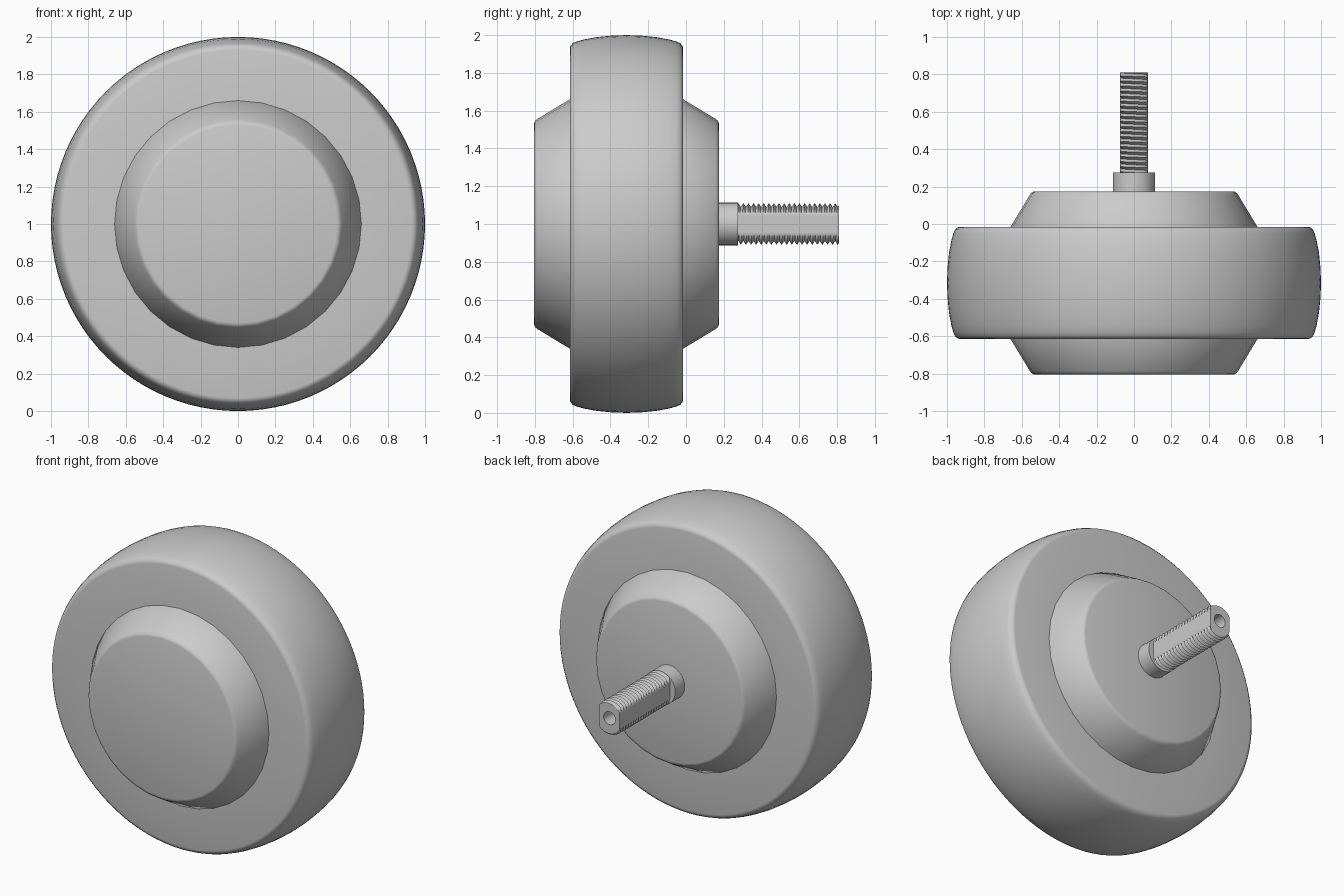
import bpy
import bmesh
from math import cos, sin, pi

cube = bpy.data.objects.get("Cube")
if cube:
    bpy.data.objects.remove(cube, do_unlink=True)

grey = bpy.data.materials.new("plain grey")
grey.use_nodes = True
colour = (0.6, 0.6, 0.6, 1)
grey.diffuse_color = colour
grey.node_tree.nodes["Principled BSDF"].inputs["Base Color"].default_value = colour

MID = -0.315        # centre plane of the wheel along y


def finish(name, bm, angle=0.6):
    bmesh.ops.remove_doubles(bm, verts=bm.verts, dist=1e-5)
    bmesh.ops.recalc_face_normals(bm, faces=bm.faces)
    mesh = bpy.data.meshes.new(name)
    bm.to_mesh(mesh)
    bm.free()
    mesh.materials.append(grey)
    obj = bpy.data.objects.new(name, mesh)
    obj.location.z = 1
    bpy.context.collection.objects.link(obj)
    bpy.ops.object.select_all(action='DESELECT')
    obj.select_set(True)
    bpy.context.view_layer.objects.active = obj
    bpy.ops.object.shade_smooth_by_angle(angle=angle)
    return obj


def skin(bm, columns):
    """Bridge neighbouring columns of points with quads."""
    cols = [[bm.verts.new(p) for p in col] for col in columns]
    for a, b in zip(cols, cols[1:]):
        for i in range(len(a) - 1):
            bm.faces.new((a[i], a[i + 1], b[i + 1], b[i]))


def lathe(name, profile, sides):
    """Revolve (radius, y) points about the y axis."""
    bm = bmesh.new()
    angles = [2 * pi * k / sides for k in range(sides + 1)]
    skin(bm, [[(r * cos(t), y, r * sin(t)) for r, y in profile] for t in angles])
    return finish(name, bm)


def mirrored(half):
    """Half profile measured from the wheel centre, repeated on the front."""
    return [(r, MID + d) for r, d in half] + [(r, MID - d) for r, d in reversed(half)]


# Tyre: flat walls, rounded shoulders and a gently crowned tread
tyre = [(0.5, 0.3), (0.93, 0.3), (0.943, 0.297), (0.957, 0.285), (0.966, 0.265),
        (0.977, 0.225), (0.989, 0.16), (0.997, 0.08), (1.0, 0)]
lathe("tyre", mirrored(tyre), 96)

# Hub: tapered on both sides with a softened rim
hub = [(0, 0.49), (0.53, 0.49), (0.541, 0.487), (0.55, 0.48), (0.558, 0.469),
       (0.66, 0.3), (0.66, 0.28)]
lathe("hub", mirrored(hub), 32)

# Collar at the root of the axle
lathe("axle_collar", [(0, 0.17), (0.113, 0.17), (0.113, 0.275), (0, 0.275)], 32)

# Axle: helical thread cut by a flat on each side, with a bored end
START, END, TURNS, SIDES = 0.27, 0.81, 20, 96
CREST, ROOT, FLAT, BORE, DEPTH = 0.11, 0.09, 0.075, 0.043, 0.3
pitch = (END - START) / TURNS


def thread_point(t, row):
    y = min(max(START + pitch * (row / 2 + t / (2 * pi)), START), END)
    phase = ((y - START) / pitch - t / (2 * pi)) % 1
    r = ROOT + (CREST - ROOT) * abs(2 * phase - 1)
    r = min(r, FLAT / max(abs(cos(t)), 1e-6))
    return (r * cos(t), y, r * sin(t))


columns = []
for k in range(SIDES + 1):
    t = 2 * pi * k / SIDES
    thread = [thread_point(t, row) for row in range(-2, 2 * TURNS + 1)]
    bore = [(BORE * cos(t), END, BORE * sin(t)),
            (BORE * cos(t), END - DEPTH, BORE * sin(t)), (0, END - DEPTH, 0)]
    columns.append(thread + bore)
bm = bmesh.new()
skin(bm, columns)
finish("threaded_axle", bm, 0.5)
